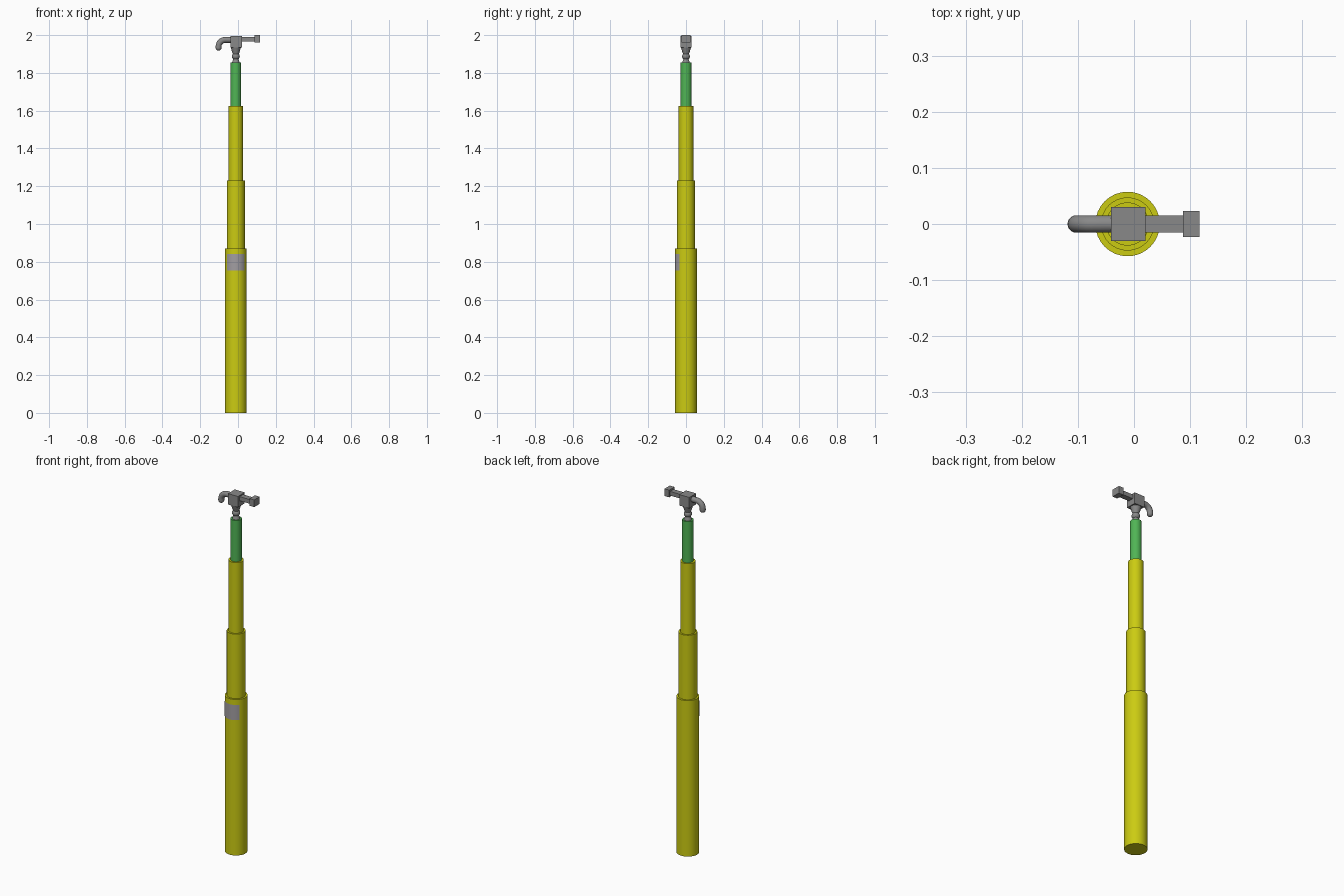
import bpy, bmesh, math

if "Cube" in bpy.data.objects:
    bpy.data.objects.remove(bpy.data.objects["Cube"])

CX = -0.0115  # axis of the handle


def material(name, rgb):
    m = bpy.data.materials.new(name)
    m.diffuse_color = (*rgb, 1)
    m.use_nodes = True
    m.node_tree.nodes["Principled BSDF"].inputs["Base Color"].default_value = m.diffuse_color
    return m


YELLOW = material("yellow", (0.6, 0.6, 0.006))
GREEN = material("green", (0.08, 0.46, 0.09))
STEEL = material("steel grey", (0.25, 0.25, 0.25))
LABEL = material("label grey", (0.36, 0.34, 0.36))


def finish(bm, name, mat, smooth=True):
    bmesh.ops.recalc_face_normals(bm, faces=bm.faces)
    me = bpy.data.meshes.new(name)
    bm.to_mesh(me)
    bm.free()
    me.materials.append(mat)
    ob = bpy.data.objects.new(name, me)
    bpy.context.collection.objects.link(ob)
    if smooth:
        bpy.ops.object.select_all(action='DESELECT')
        ob.select_set(True)
        bpy.context.view_layer.objects.active = ob
        bpy.ops.object.shade_smooth_by_angle(angle=math.radians(35))
    return ob


def loft(name, rings, mat):
    """Skin a list of closed rings of points and cap both ends."""
    bm = bmesh.new()
    loops = [[bm.verts.new(p) for p in ring] for ring in rings]
    n = len(loops[0])
    for a, b in zip(loops, loops[1:]):
        for i in range(n):
            j = (i + 1) % n
            bm.faces.new((a[i], a[j], b[j], b[i]))
    bm.faces.new(loops[0])
    bm.faces.new(loops[-1])
    return finish(bm, name, mat)


def lathe(name, profile, mat, n=32):
    angles = [2 * math.pi * i / n for i in range(n)]
    return loft(name, [[(CX + r * math.cos(t), r * math.sin(t), z) for t in angles]
                       for r, z in profile], mat)


def box(name, x0, x1, half_y, z0, z1, mat):
    bm = bmesh.new()
    bmesh.ops.create_cube(bm, size=1)
    for v in bm.verts:
        v.co = ((x0 + x1) / 2 + v.co.x * (x1 - x0), v.co.y * 2 * half_y,
                (z0 + z1) / 2 + v.co.z * (z1 - z0))
    return finish(bm, name, mat, smooth=False)


# Telescoping handle sections
for name, r, z0, z1, mat in (
        ("lower_tube", 0.0575, 0, 0.87, YELLOW),
        ("middle_tube", 0.0475, 0.86, 1.23, YELLOW),
        ("upper_tube", 0.0385, 1.22, 1.625, YELLOW),
        ("green_grip", 0.0285, 1.615, 1.855, GREEN)):
    lathe(name, [(r, z0), (r, z1)], mat)

# Curved label wrapped on the front of the lower tube
bm = bmesh.new()
R, SPAN, N = 0.0583, math.radians(53), 12
pts = [(CX + R * math.sin(t), -R * math.cos(t))
       for t in (SPAN * (2 * i / N - 1) for i in range(N + 1))]
low, high = ([bm.verts.new((x, y, z)) for x, y in pts] for z in (0.755, 0.84))
for i in range(N):
    bm.faces.new((low[i], low[i + 1], high[i + 1], high[i]))
finish(bm, "label", LABEL)

# Neck: base collar, ball and flared socket
lathe("neck_collar", [(0.021, 1.85), (0.018, 1.862), (0.013, 1.875)], STEEL)
ball = [(0.021 * math.sin(math.pi * k / 10), 1.887 - 0.019 * math.cos(math.pi * k / 10))
        for k in range(1, 10)]
lathe("neck_ball", ball, STEEL)
lathe("neck_socket", [(0.014, 1.895), (0.019, 1.909), (0.028, 1.937)], STEEL)

# Hammer head
box("head_block", -0.041, 0.0205, 0.03, 1.935, 1.996, STEEL)
box("striking_arm", 0.015, 0.09, 0.0155, 1.967, 1.99, STEEL)
box("striking_face", 0.0875, 0.1165, 0.0235, 1.96, 2.0, STEEL)

# Hooked claw: tube along a quarter bend, ending in a rounded tip
TUBE, BEND = 0.0155, 0.036
stations = [(-0.03, 1.975, 0, TUBE)]
for k in range(9):
    t = math.pi / 2 * k / 8
    stations.append((-0.067 - BEND * math.sin(t), 1.975 - BEND * (1 - math.cos(t)), t, TUBE))
x, z = stations[-1][:2]
for k in range(6):
    t = math.radians(15 * k + 2)
    stations.append((x, z - 0.006 - TUBE * math.sin(t), math.pi / 2, TUBE * math.cos(t)))
rings = []
for x, z, t, r in stations:
    rings.append([(x - r * math.cos(a) * math.sin(t), r * math.sin(a),
                   z + r * math.cos(a) * math.cos(t))
                  for a in (2 * math.pi * i / 20 for i in range(20))])
loft("claw", rings, STEEL)
